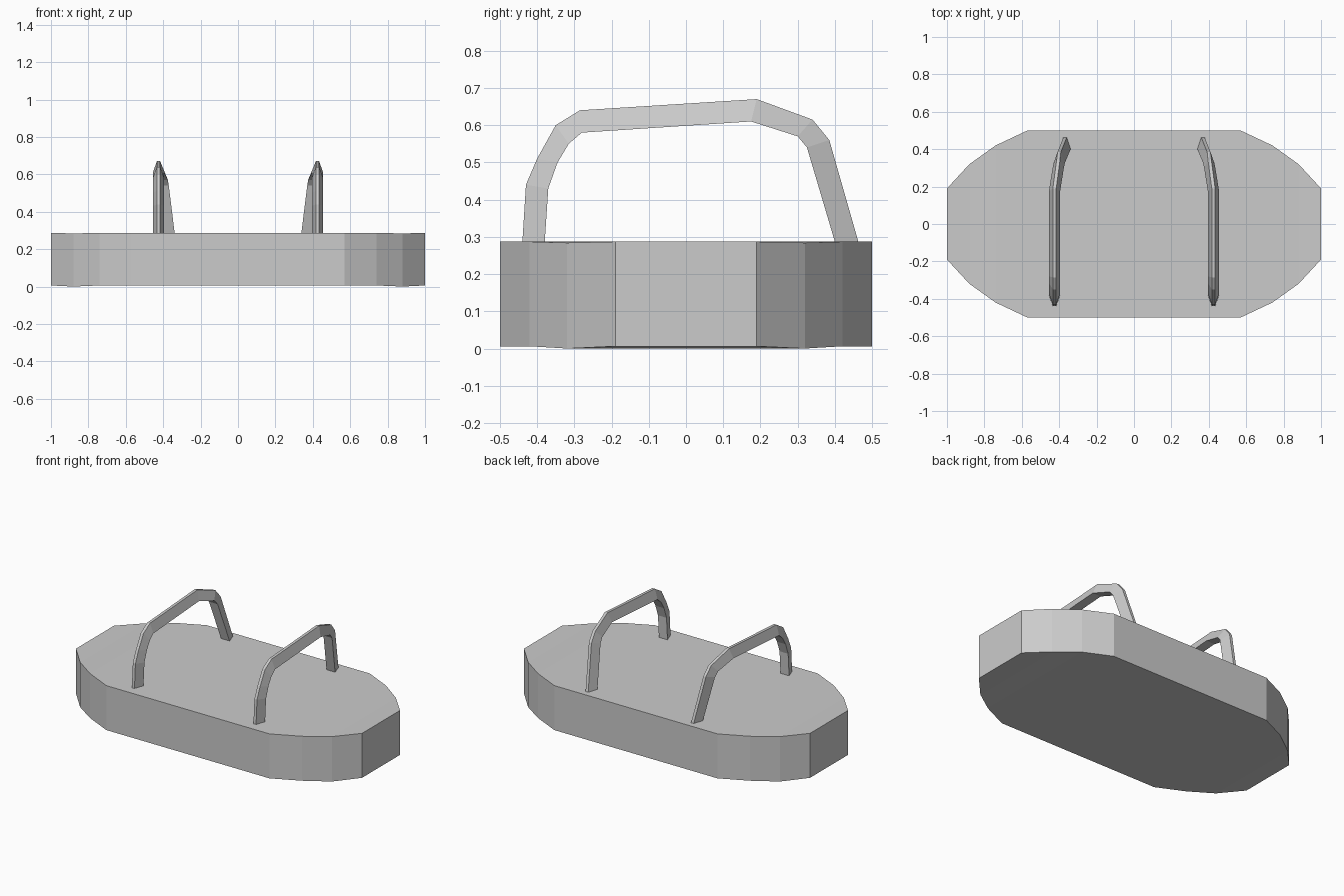
import bpy, bmesh

if "Cube" in bpy.data.objects:
    bpy.data.objects.remove(bpy.data.objects["Cube"])


def make_object(name, bm):
    bmesh.ops.recalc_face_normals(bm, faces=bm.faces)
    mesh = bpy.data.meshes.new(name)
    bm.to_mesh(mesh)
    bm.free()
    obj = bpy.data.objects.new(name, mesh)
    bpy.context.collection.objects.link(obj)
    return obj


# Base slab: quarter outline mirrored to all four corners
quarter = [(1.0, 0.19), (0.88, 0.32), (0.74, 0.42), (0.57, 0.5)]
outline = quarter + [(-x, y) for x, y in reversed(quarter)]
outline += [(-x, -y) for x, y in outline]

bm = bmesh.new()
low, high = [], []
for x, y in outline:
    dip = abs(x) == 0.88
    low.append(bm.verts.new((x, y, 0.0 if dip else 0.006)))
    high.append(bm.verts.new((x, y, 0.284 if dip else 0.287)))
n = len(outline)
for i in range(n):
    j = (i + 1) % n
    bm.faces.new((low[i], low[j], high[j], high[i]))
# Caps as strips between matching points on the two long sides
for ring in (low, high):
    half = n // 2
    for i in range(half - 1):
        bm.faces.new((ring[i], ring[i + 1], ring[n - 2 - i], ring[n - 1 - i]))
make_object("base_slab", bm)

# Handle stations: centre x, outer (y, z), inner (y, z)
stations = [
    (0.425, (-0.44, 0.28), (-0.38, 0.28)),
    (0.425, (-0.43, 0.44), (-0.37, 0.43)),
    (0.425, (-0.40, 0.51), (-0.345, 0.50)),
    (0.425, (-0.35, 0.60), (-0.315, 0.55)),
    (0.425, (-0.285, 0.64), (-0.28, 0.58)),
    (0.425, (0.19, 0.67), (0.175, 0.61)),
    (0.405, (0.34, 0.615), (0.30, 0.57)),
    (0.400, (0.385, 0.56), (0.325, 0.54)),
    (0.368, (0.465, 0.28), (0.402, 0.28)),
]


def make_handle(name, side):
    # Section tapers from a wide inner face to a narrow outer ridge
    bm = bmesh.new()
    rings = []
    for cx, outer, inner in stations:
        section = [(-0.03, inner), (0.03, inner), (0.009, outer), (-0.009, outer)]
        rings.append([bm.verts.new((side * (cx + dx), *yz)) for dx, yz in section])
    for a, b in zip(rings, rings[1:]):
        for i in range(4):
            j = (i + 1) % 4
            bm.faces.new((a[i], a[j], b[j], b[i]))
    bm.faces.new(rings[0])
    bm.faces.new(rings[-1])
    make_object(name, bm)


make_handle("left_handle", -1)
make_handle("right_handle", 1)
